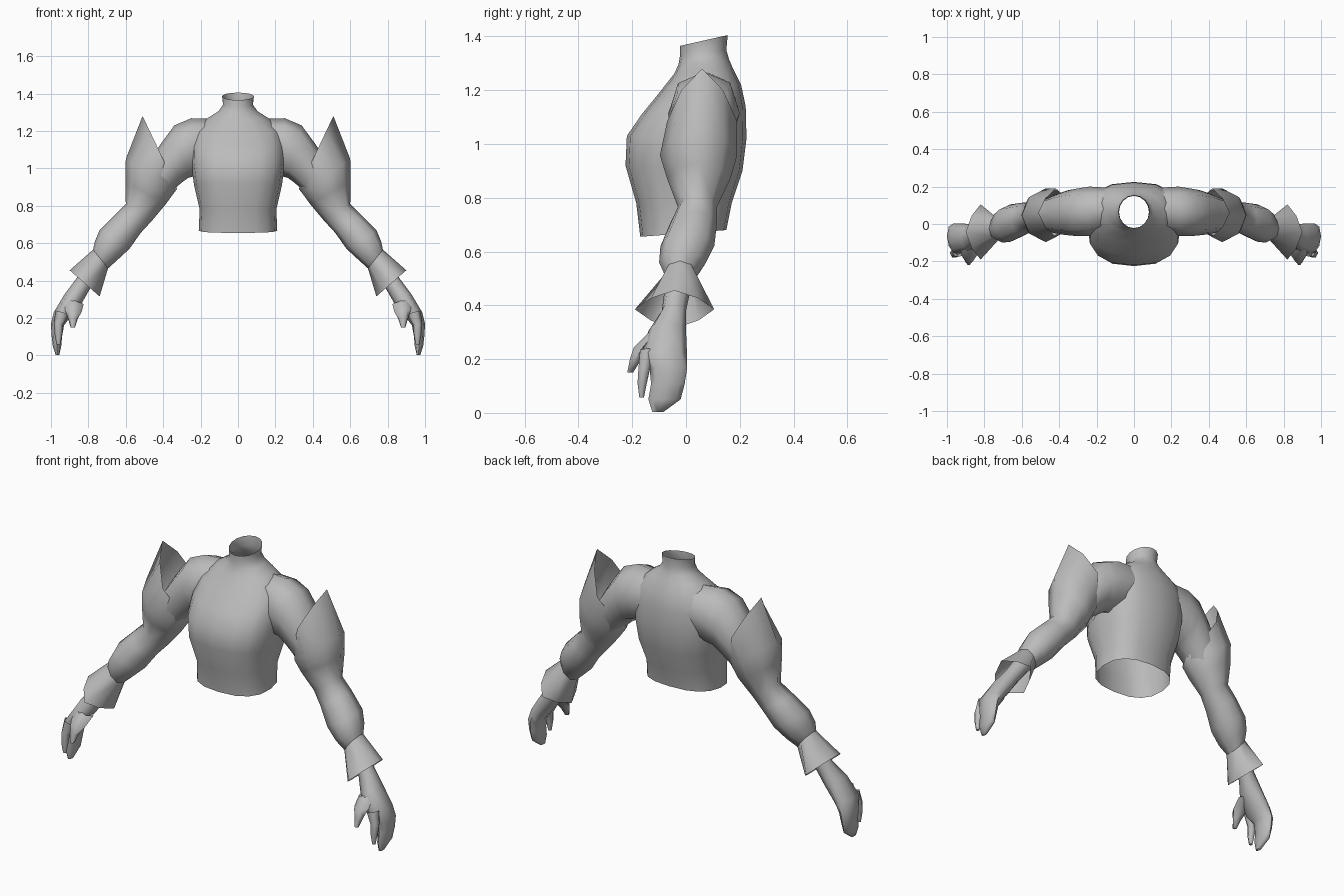
import bpy, bmesh, math
from mathutils import Vector

cloth = bpy.data.materials.new("plain_grey")
cloth.diffuse_color = (0.5, 0.5, 0.5, 1)


def sgn_pow(a, p):
    return math.copysign(abs(a) ** p, a) if abs(a) > 1e-6 else 0.0


def ring(c, u, v, n, p):
    """Closed section around c; p=1 ellipse, p<1 boxier, p=2 diamond."""
    pts = []
    for i in range(n):
        t = 2 * math.pi * i / n
        pts.append(c + u * sgn_pow(math.cos(t), p) + v * sgn_pow(math.sin(t), p))
    return pts


def limb_ring(x1, z1, x2, z2, yf, yb, p=0.9, n=8):
    """Section given by its outer and inner outline points and its depth."""
    a, b = Vector((x1, 0, z1)), Vector((x2, 0, z2))
    c = (a + b) / 2 + Vector((0, (yf + yb) / 2, 0))
    return ring(c, (a - b) / 2, Vector((0, (yb - yf) / 2, 0)), n, p)


def loft(name, rings, cap_end=False, mirror=True, angle=70):
    bm = bmesh.new()
    rows = [[bm.verts.new(q) for q in r] for r in rings]
    n = len(rows[0])
    for r0, r1 in zip(rows, rows[1:]):
        for i in range(n):
            j = (i + 1) % n
            bm.faces.new((r0[i], r0[j], r1[j], r1[i]))
    if cap_end:
        bm.faces.new(rows[-1])
    bmesh.ops.recalc_face_normals(bm, faces=bm.faces)
    me = bpy.data.meshes.new(name)
    bm.to_mesh(me)
    bm.free()
    me.materials.append(cloth)
    ob = bpy.data.objects.new(name, me)
    bpy.context.collection.objects.link(ob)
    bpy.ops.object.select_all(action='DESELECT')
    ob.select_set(True)
    bpy.context.view_layer.objects.active = ob
    bpy.ops.object.shade_smooth_by_angle(angle=math.radians(angle))
    if mirror:
        ob.modifiers.new("mirror", 'MIRROR')
    return ob


# torso and neck: half width, front y, front z, back y, back z, squareness
torso = [
    (0.21, -0.17, 0.655, 0.15, 0.68, 0.80),
    (0.205, -0.185, 0.78, 0.17, 0.78, 0.80),
    (0.235, -0.225, 0.92, 0.21, 0.90, 0.75),
    (0.25, -0.22, 1.03, 0.225, 1.02, 0.75),
    (0.25, -0.165, 1.11, 0.222, 1.14, 0.80),
    (0.23, -0.10, 1.19, 0.205, 1.22, 0.85),
    (0.16, -0.045, 1.26, 0.175, 1.28, 0.95),
    (0.105, -0.028, 1.295, 0.16, 1.315, 1.0),
    (0.08, -0.022, 1.33, 0.15, 1.35, 1.0),
    (0.085, -0.022, 1.365, 0.155, 1.405, 1.0),
]
rows = []
for hw, yf, zf, yb, zb, p in torso:
    f, b = Vector((0, yf, zf)), Vector((0, yb, zb))
    rows.append(ring((f + b) / 2, Vector((hw, 0, 0)), (b - f) / 2, 16, p))
loft("torso", rows, mirror=False)

# shoulder and upper arm, running down into the sleeve
loft("upper_arm", [limb_ring(*r) for r in (
    (0.14, 1.265, 0.17, 1.00, -0.03, 0.195),
    (0.25, 1.268, 0.225, 0.96, -0.065, 0.20),
    (0.34, 1.23, 0.265, 0.95, -0.065, 0.19),
    (0.41, 1.135, 0.30, 0.925, -0.06, 0.18),
    (0.46, 1.06, 0.34, 0.89, -0.055, 0.165),
    (0.57, 0.86, 0.44, 0.77, -0.03, 0.12))])

# pointed sleeve and forearm
loft("sleeve", [limb_ring(*r) for r in (
    (0.51, 1.28, 0.325, 0.89, -0.07, 0.19, 1.5),
    (0.60, 1.05, 0.345, 0.865, -0.097, 0.19, 1.1),
    (0.602, 0.93, 0.385, 0.81, -0.07, 0.165, 1.0),
    (0.60, 0.81, 0.46, 0.72, -0.03, 0.115),
    (0.66, 0.75, 0.52, 0.655, -0.06, 0.115),
    (0.74, 0.67, 0.58, 0.57, -0.095, 0.105),
    (0.765, 0.61, 0.645, 0.51, -0.10, 0.075),
    (0.775, 0.565, 0.695, 0.465, -0.08, 0.035))])

# flared cuff
loft("cuff", [limb_ring(*r) for r in (
    (0.775, 0.565, 0.695, 0.465, -0.08, 0.035),
    (0.90, 0.455, 0.74, 0.315, -0.19, 0.105, 1.5))])

# hand with the outer fingers held together
loft("hand", [limb_ring(*r) for r in (
    (0.79, 0.53, 0.715, 0.46, -0.075, 0.025),
    (0.865, 0.41, 0.795, 0.35, -0.09, 0.0),
    (0.925, 0.33, 0.835, 0.28, -0.14, 0.0),
    (0.985, 0.23, 0.90, 0.20, -0.165, 0.004),
    (1.00, 0.17, 0.93, 0.16, -0.135, 0.004),
    (0.997, 0.11, 0.94, 0.105, -0.13, -0.005),
    (0.99, 0.05, 0.945, 0.05, -0.14, -0.02),
    (0.975, 0.003, 0.955, 0.003, -0.125, -0.085))], cap_end=True)

# index finger
loft("index_finger", [limb_ring(*r, 1, 6) for r in (
    (0.975, 0.24, 0.90, 0.22, -0.175, -0.11),
    (0.985, 0.17, 0.935, 0.165, -0.18, -0.13),
    (0.98, 0.11, 0.94, 0.11, -0.183, -0.143),
    (0.97, 0.058, 0.95, 0.058, -0.175, -0.155))], cap_end=True)

# thumb
loft("thumb", [limb_ring(*r, 1, 6) for r in (
    (0.92, 0.31, 0.825, 0.275, -0.14, -0.07),
    (0.925, 0.245, 0.835, 0.235, -0.20, -0.12),
    (0.91, 0.20, 0.857, 0.195, -0.212, -0.165),
    (0.895, 0.15, 0.872, 0.15, -0.22, -0.195))], cap_end=True)
